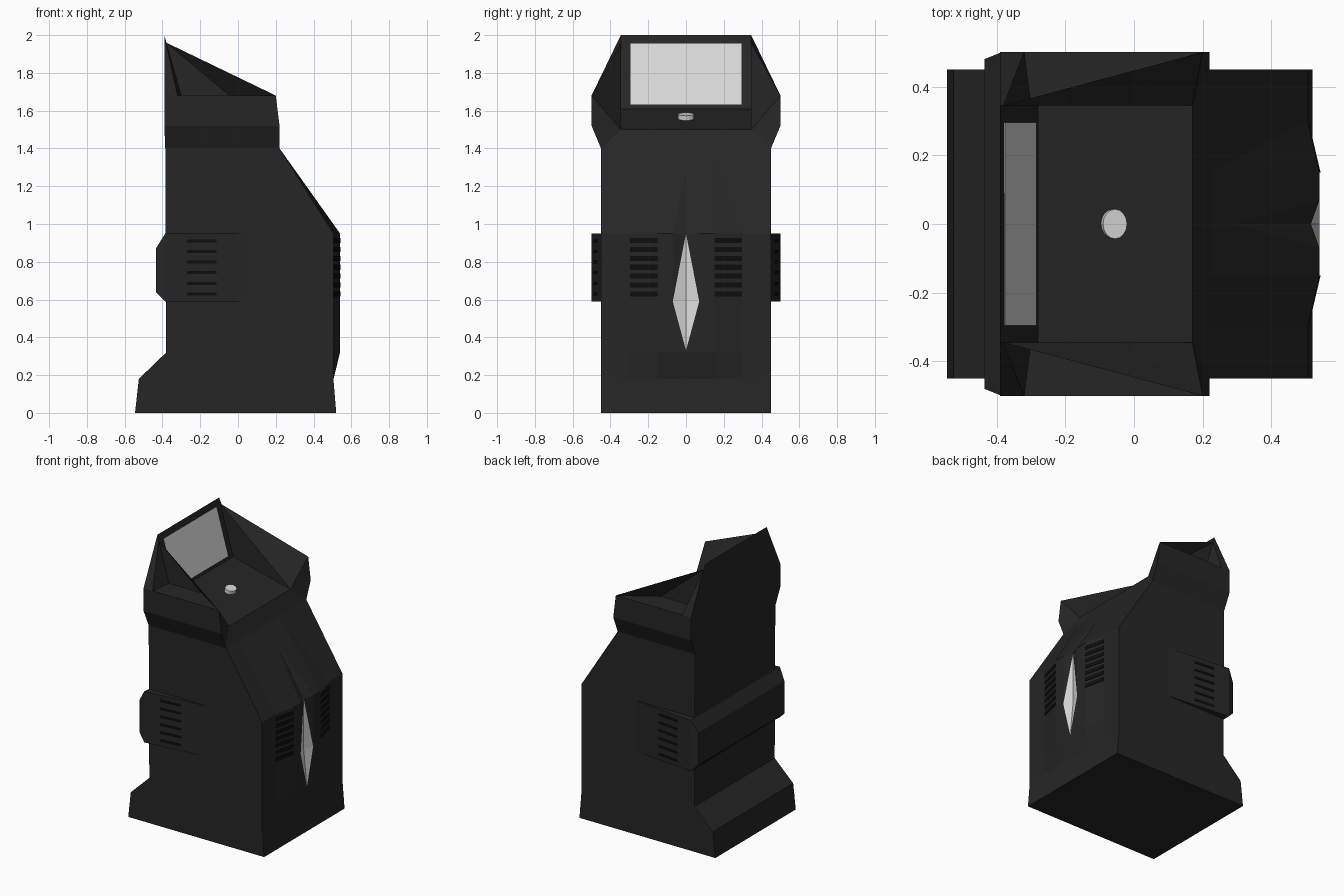
import bpy, bmesh, math
from mathutils import Matrix, Vector

cube = bpy.data.objects.get("Cube")
if cube:
    bpy.data.objects.remove(cube, do_unlink=True)


def material(name, value):
    mat = bpy.data.materials.new(name)
    mat.use_nodes = True
    colour = (value, value, value, 1)
    mat.diffuse_color = colour
    mat.node_tree.nodes["Principled BSDF"].inputs["Base Color"].default_value = colour
    return mat


charcoal = material("charcoal", 0.019)
black = material("slot black", 0.004)
pale = material("pale grey", 0.7)


def finish(name, bm, *mats):
    bmesh.ops.remove_doubles(bm, verts=bm.verts, dist=0.0005)
    bmesh.ops.recalc_face_normals(bm, faces=bm.faces)
    mesh = bpy.data.meshes.new(name)
    bm.to_mesh(mesh)
    bm.free()
    for mat in mats:
        mesh.materials.append(mat)
    obj = bpy.data.objects.new(name, mesh)
    bpy.context.collection.objects.link(obj)
    return obj


def mirrored_shell(name, points, faces, mats, accent=()):
    """Faces of the +y half, named by their corners, copied to the other half."""
    bm = bmesh.new()
    for side in (1, -1):
        verts = {k: bm.verts.new((x, y * side, z)) for k, (x, y, z) in points.items()}
        for text in faces:
            corners = [verts[k] for k in text.split()]
            face = bm.faces.new(corners if side > 0 else corners[::-1])
            face.material_index = int(text in accent)
    return finish(name, bm, *mats)


def box(name, size, place, mat):
    bm = bmesh.new()
    bmesh.ops.create_cube(bm, size=1, matrix=place @ Matrix.Diagonal((*size, 1)))
    return finish(name, bm, mat)


# Cabinet body: side profile extruded across the width
profile = [(-0.545, 0), (-0.525, 0.18), (-0.38, 0.32), (-0.385, 1.4),
           (0.22, 1.4), (0.505, 0.95), (0.505, 0.18), (0.52, 0)]
bm = bmesh.new()
base = bm.faces.new([bm.verts.new((x, -0.45, z)) for x, z in profile])
grown = bmesh.ops.extrude_face_region(bm, geom=[base])["geom"]
bmesh.ops.translate(bm, vec=(0, 0.9, 0), verts=[g for g in grown if isinstance(g, bmesh.types.BMVert)])
bm.faces.new([v for v in base.verts]) if not base.is_valid else None
finish("cabinet_body", bm, charcoal)

# Raised front plate with tapering groove and sunken pale diamond
plate = {
    "edge": (0.505, 0.3, 0.95), "ridge": (0.54, 0.15, 0.95),
    "lip": (0.54, 0.07, 0.95), "notch": (0.515, 0, 0.95),
    "low_edge": (0.505, 0.3, 0.32), "low_ridge": (0.54, 0.15, 0.32), "low_mid": (0.54, 0, 0.32),
    "tip": (0.54, 0, 0.33), "wide": (0.54, 0.07, 0.59), "deep": (0.515, 0, 0.59),
    "apex": (0.298, 0, 1.29), "top_mid": (0.22, 0, 1.4),
    "top_ridge": (0.22, 0.15, 1.4), "top_edge": (0.22, 0.3, 1.4),
    "foot_edge": (0.506, 0.3, 0.18), "foot_ridge": (0.506, 0.15, 0.18), "foot_mid": (0.506, 0, 0.18),
}
diamond = ["notch wide deep", "deep wide tip"]
mirrored_shell("front_plate", plate, diamond + [
    "edge low_edge low_ridge ridge",
    "ridge low_ridge low_mid tip wide lip",
    "ridge lip apex top_mid top_ridge",
    "edge ridge top_ridge top_edge",
    "lip notch apex", "lip wide notch",
    "low_ridge foot_ridge foot_mid low_mid",
    "low_edge foot_edge foot_ridge low_ridge",
], (charcoal, pale), diamond)

# Console hood: flared collar, sloping desk, thin side wings and back wall
hood = {
    "base_f": (0.22, 0.45, 1.4), "base_b": (-0.385, 0.45, 1.4),
    "base_f0": (0.22, 0, 1.4), "base_b0": (-0.385, 0, 1.4),
    "rim_f": (0.22, 0.5, 1.52), "rim_b": (-0.39, 0.5, 1.52),
    "wing_f": (0.2, 0.5, 1.68), "wing_m": (-0.32, 0.5, 1.68), "wing_b": (-0.39, 0.5, 1.68),
    "peak_f": (-0.38, 0.345, 1.96), "peak_b": (-0.39, 0.345, 2), "peak0": (-0.39, 0, 2),
    "desk_b": (-0.28, 0.345, 1.61), "desk_f": (0.17, 0.345, 1.5),
    "desk_b0": (-0.28, 0, 1.61), "desk_f0": (0.17, 0, 1.5),
    "shelf_b": (-0.3, 0.345, 1.68), "shelf_f": (-0.045, 0.345, 1.68),
}
mirrored_shell("console_hood", hood, [
    "base_f base_b rim_b rim_f",
    "rim_f rim_b wing_b wing_m wing_f",
    "wing_b peak_b peak_f wing_m",
    "wing_m peak_f shelf_b",
    "wing_f wing_m shelf_b shelf_f",
    "peak_f wing_f desk_f", "peak_f desk_f desk_b",
    "wing_f rim_f desk_f", "base_f desk_f rim_f",
    "base_f base_f0 desk_f0 desk_f",
    "desk_b desk_f desk_f0 desk_b0",
    "peak_b peak0 desk_b0 desk_b peak_f",
    "base_b base_b0 peak0 peak_b wing_b rim_b",
], (charcoal,))

# Rear band wrapping round the cabinet and fading into its sides
band = {
    "rear_lo": (-0.435, 0.48, 0.64), "rear_hi": (-0.435, 0.48, 0.87),
    "rear_lo0": (-0.435, 0, 0.64), "rear_hi0": (-0.435, 0, 0.87),
    "side_lo": (-0.385, 0.5, 0.59), "side_hi": (-0.385, 0.5, 0.95),
    "in_lo0": (-0.38, 0, 0.59), "in_hi0": (-0.38, 0, 0.95),
    "in_lo": (-0.38, 0.45, 0.59), "in_hi": (-0.38, 0.45, 0.95),
    "fade_lo": (0.08, 0.45, 0.59), "fade_hi": (0.08, 0.45, 0.95),
}
mirrored_shell("rear_band", band, [
    "rear_lo rear_hi rear_hi0 rear_lo0",
    "rear_lo rear_lo0 in_lo0 in_lo side_lo",
    "rear_hi side_hi in_hi in_hi0 rear_hi0",
    "rear_lo side_lo side_hi rear_hi",
    "side_lo fade_lo fade_hi side_hi",
    "side_lo in_lo fade_lo", "side_hi fade_hi in_hi",
], (charcoal,))

# Vent slots: thin dark plates lying on the slanted faces
for side, label in ((1, "left"), (-1, "right")):
    def slots(name, start, end, low, gap, count, height):
        a, b = (Vector((x, y * side, 0)) for x, y in (start, end))
        run = b - a
        turn = Matrix.Rotation(math.atan2(run.y, run.x), 4, "Z")
        for i in range(count):
            spot = (a + b) / 2 + Vector((0, 0, low + i * gap))
            box(f"{label}_{name}_{i + 1}", (run.length, 0.006, height),
                Matrix.Translation(spot) @ turn, black)

    slots("front_slot", (0.54, 0.15), (0.506, 0.295), 0.63, 0.047, 7, 0.027)
    slots("side_slot", (-0.27, 0.4876), (-0.115, 0.471), 0.63, 0.056, 6, 0.016)

# Screen on the back wall
lean = Matrix.Rotation(-math.atan2(0.11, 0.39), 4, "Y")
box("screen", (0.008, 0.59, 0.337), Matrix.Translation((-0.334, 0, 1.793)) @ lean, pale)

# Oval button on the desk
tilt = Matrix.Rotation(math.atan2(0.11, 0.45), 4, "Y")
bm = bmesh.new()
bmesh.ops.create_cone(bm, cap_ends=True, segments=16, radius1=0.036, radius2=0.036, depth=0.04,
                      matrix=Matrix.Translation((-0.06, 0, 1.562)) @ tilt @ Matrix.Diagonal((1, 1.2, 1, 1)))
finish("desk_button", bm, pale)
